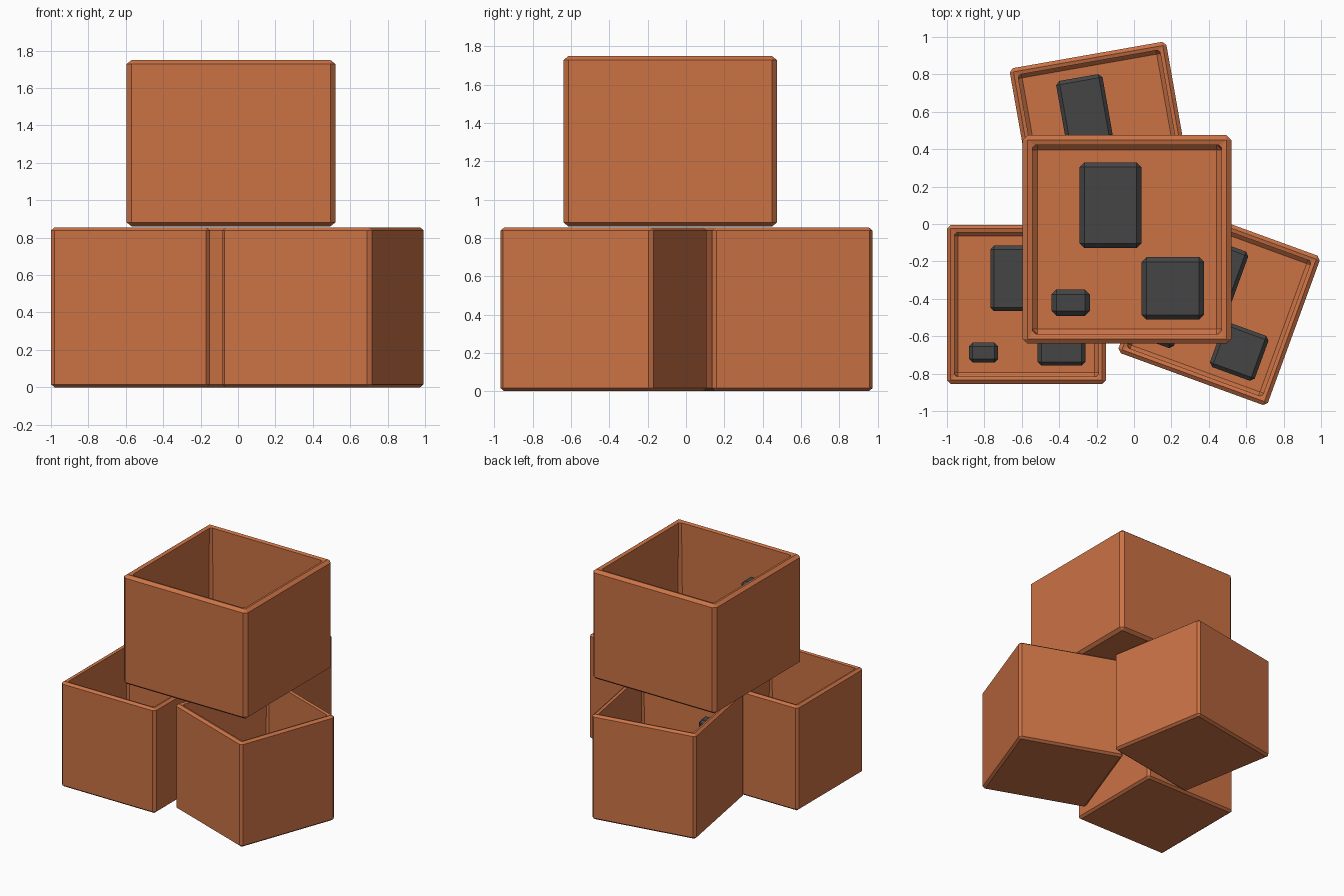
import bpy, bmesh
from math import radians
from mathutils import Matrix, Vector

if "Cube" in bpy.data.objects:
    bpy.data.objects.remove(bpy.data.objects["Cube"])


def material(name, rgb):
    m = bpy.data.materials.new(name)
    m.diffuse_color = (*rgb, 1)
    m.use_nodes = True
    m.node_tree.nodes["Principled BSDF"].inputs["Base Color"].default_value = m.diffuse_color
    return m


CLAY = material("terracotta", (0.60, 0.17, 0.06))
DARK = material("dark_grey", (0.06, 0.06, 0.06))


def finish(bm, name, mat, place):
    bmesh.ops.recalc_face_normals(bm, faces=bm.faces)
    me = bpy.data.meshes.new(name)
    bm.to_mesh(me)
    bm.free()
    me.materials.append(mat)
    ob = bpy.data.objects.new(name, me)
    ob.matrix_world = place
    bpy.context.collection.objects.link(ob)


def chamfered_square(bm, half, cut, z):
    c = half - cut
    pts = [(half, -c), (half, c), (c, half), (-c, half),
           (-half, c), (-half, -c), (-c, -half), (c, -half)]
    return [bm.verts.new((x, y, z)) for x, y in pts]


# Open box: chamfered rings from the base, over the rim, down to the inner floor
def open_box(name, place, size, height):
    h, b = size / 2, size * 0.0235
    t = 2 * b
    bm = bmesh.new()
    rings = [chamfered_square(bm, h - inset, cut, z) for inset, cut, z in (
        (b, 0, 0), (0, b, b * 0.8), (0, b, height - b * 0.8), (b, 0, height),
        (t, b * 0.6, height - b * 0.3), (t, b, t + b), (t + b, 0, t))]
    for lo, hi in zip(rings, rings[1:]):
        for i in range(8):
            j = (i + 1) % 8
            bm.faces.new((lo[i], lo[j], hi[j], hi[i]))
    bm.faces.new(rings[0])
    bm.faces.new(rings[-1])
    bmesh.ops.remove_doubles(bm, verts=bm.verts, dist=1e-5)
    finish(bm, name, CLAY, place)


# Chamfered block standing on the inner floor
def block(name, place, centre, size, bottom, top, bevel):
    bm = bmesh.new()
    bmesh.ops.create_cube(bm, size=1)
    bmesh.ops.scale(bm, verts=bm.verts, vec=(*size, top - bottom))
    bmesh.ops.translate(bm, verts=bm.verts,
                        vec=(*centre, (bottom + top) / 2))
    bmesh.ops.bevel(bm, geom=bm.edges[:], offset=bevel, segments=1,
                    affect='EDGES')
    finish(bm, name, DARK, place)


# Contents, as fractions of the box: centre, footprint, top height
CONTENTS = {
    "large_block": ((-0.079, 0.164), (0.296, 0.412), 0.28),
    "square_block": ((0.220, -0.235), (0.300, 0.300), 0.23),
    "tall_block": ((-0.270, -0.303), (0.184, 0.126), 0.765),
}


def unit(prefix, loc, angle, size, height):
    place = (Matrix.Translation(Vector(loc))
             @ Matrix.Rotation(radians(angle), 4, 'Z'))
    open_box(prefix + "_box", place, size, height)
    for name, (centre, foot, top) in CONTENTS.items():
        block(f"{prefix}_{name}", place, [c * size for c in centre],
              [f * size for f in foot], size * 0.045, top * height,
              size * 0.0235)


# Three lower boxes and the larger one stacked on top
unit("left", (-0.575, -0.43, 0), 0, 0.85, 0.855)
unit("right", (0.455, -0.43, 0), -20, 0.85, 0.855)
unit("back", (-0.175, 0.485, 0), 10, 0.85, 0.855)
unit("top", (-0.0375, -0.0825, 0.86), 0, 1.115, 0.89)
